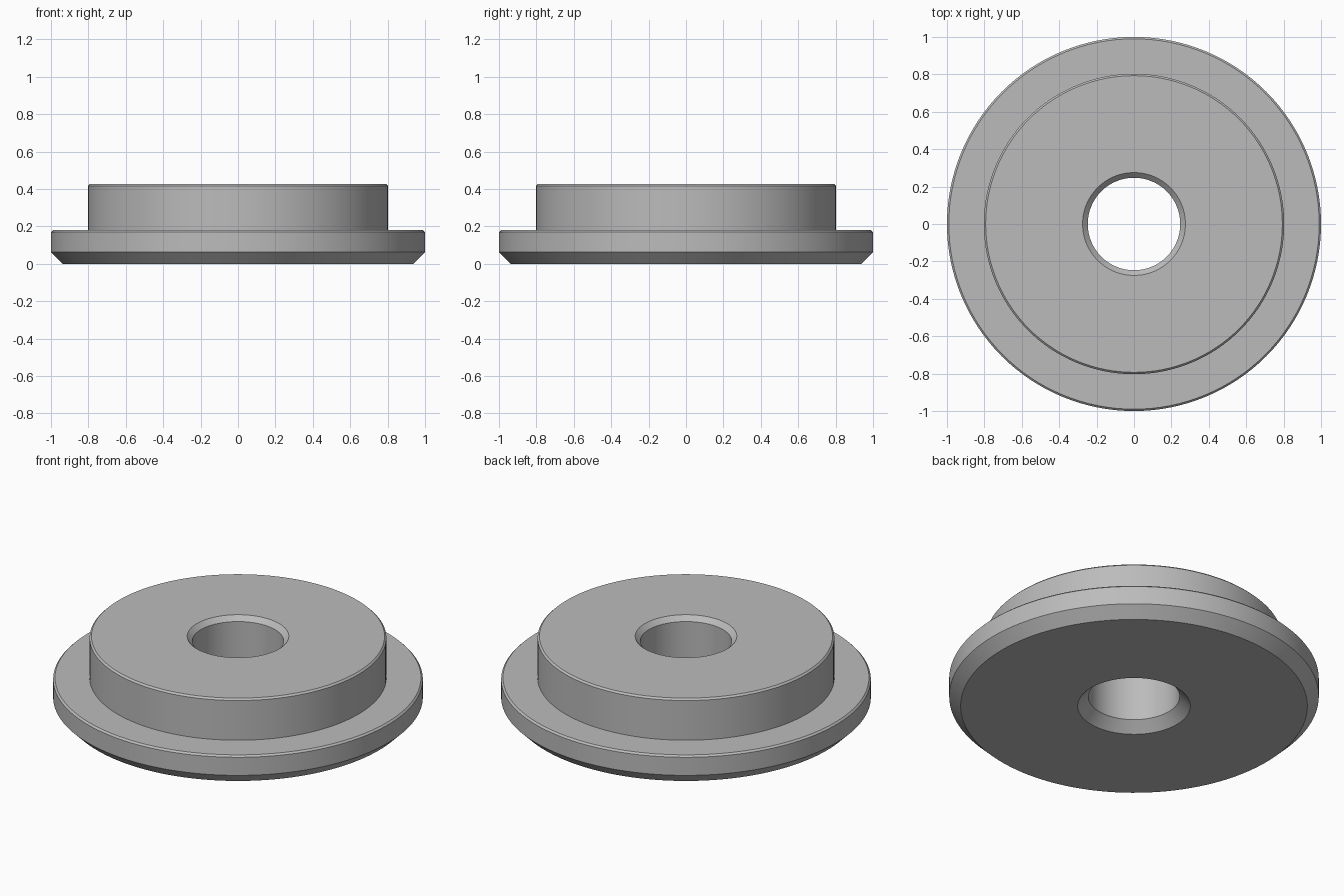
import bpy, bmesh, math

if "Cube" in bpy.data.objects:
    bpy.data.objects.remove(bpy.data.objects["Cube"])

SEGMENTS = 128

# Half section of the flanged bushing: (radius, height), closed loop
PROFILE = [
    (0.305, 0.0), (0.938, 0.0),        # underside
    (1.0, 0.062), (1.0, 0.17),         # lower chamfer and rim
    (0.99, 0.18), (0.803, 0.18),       # flange top
    (0.803, 0.417), (0.793, 0.427),    # raised boss
    (0.275, 0.427), (0.247, 0.399),    # upper bore chamfer
    (0.247, 0.058),                    # bore wall
]

grey = bpy.data.materials.new("plain grey")
grey.diffuse_color = (0.5, 0.5, 0.5, 1)
grey.use_nodes = True
grey.node_tree.nodes["Principled BSDF"].inputs["Base Color"].default_value = grey.diffuse_color

# Lathe the section around z
bm = bmesh.new()
rings = []
for i in range(SEGMENTS):
    a = 2 * math.pi * i / SEGMENTS
    rings.append([bm.verts.new((r * math.cos(a), r * math.sin(a), z))
                  for r, z in PROFILE])
n = len(PROFILE)
for i in range(SEGMENTS):
    here, there = rings[i], rings[(i + 1) % SEGMENTS]
    for j in range(n):
        k = (j + 1) % n
        bm.faces.new((here[j], there[j], there[k], here[k]))
bmesh.ops.recalc_face_normals(bm, faces=bm.faces)

mesh = bpy.data.meshes.new("flanged_bushing")
bm.to_mesh(mesh)
bm.free()
mesh.materials.append(grey)
bushing = bpy.data.objects.new("flanged_bushing", mesh)
bpy.context.collection.objects.link(bushing)

# Smooth round walls, crisp chamfer edges
bpy.context.view_layer.objects.active = bushing
bushing.select_set(True)
bpy.ops.object.shade_smooth_by_angle(angle=math.radians(25))
